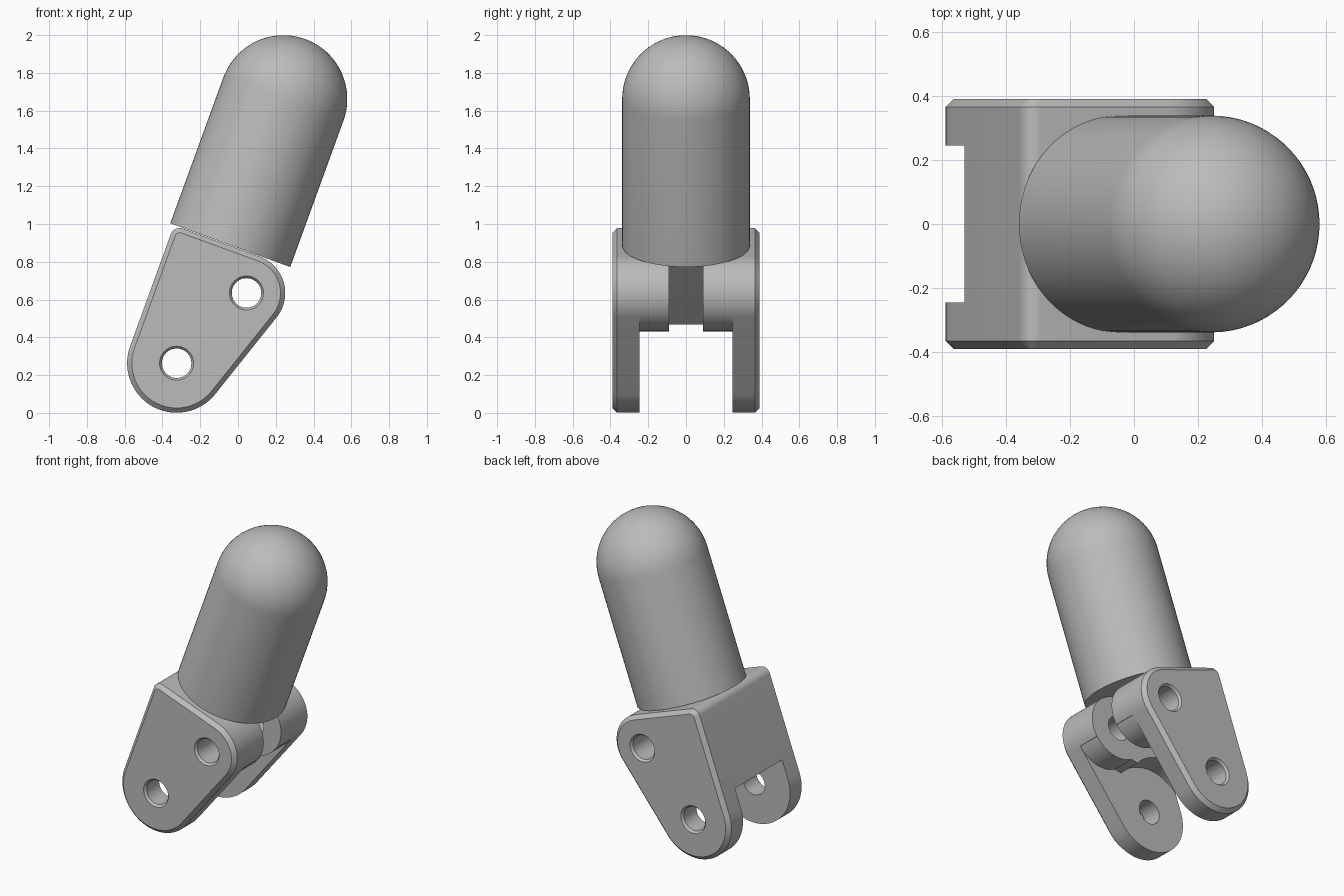
import bpy, bmesh
from math import sin, cos, radians, pi
from mathutils import Matrix, Vector

if "Cube" in bpy.data.objects:
    bpy.data.objects.remove(bpy.data.objects["Cube"])

grey = bpy.data.materials.new("light grey")
grey.use_nodes = True
grey.diffuse_color = (0.5, 0.5, 0.5, 1)
grey.node_tree.nodes["Principled BSDF"].inputs["Base Color"].default_value = (0.5, 0.5, 0.5, 1)

TILT = 20                      # lean of the fingertip, degrees
LOWER = (-0.325, 0.263)        # lower pin centre (x, z)
UPPER = (0.045, 0.635)         # upper pin centre (x, z)
CORNER = (-0.309, 0.929)       # centre of the rounded back corner


def arc(c, r, a, b, n=24):
    angles = [radians(a + (b - a) * i / n) for i in range(n + 1)]
    return [(c[0] + r * cos(t), c[1] + r * sin(t)) for t in angles]


def finish(name, bm):
    bmesh.ops.recalc_face_normals(bm, faces=bm.faces)
    mesh = bpy.data.meshes.new(name)
    bm.to_mesh(mesh)
    bm.free()
    obj = bpy.data.objects.new(name, mesh)
    bpy.context.collection.objects.link(obj)
    mesh.materials.append(grey)
    return obj


def loft(name, sections):
    """Join matching xz outlines, each at its own y, into a closed solid."""
    bm = bmesh.new()
    rings = [[bm.verts.new((x, y, z)) for x, z in pts] for y, pts in sections]
    for a, b in zip(rings, rings[1:]):
        for i in range(len(a)):
            j = (i + 1) % len(a)
            bm.faces.new((a[i], a[j], b[j], b[i]))
    bm.faces.new(rings[0])
    bm.faces.new(rings[-1])
    return finish(name, bm)


def activate(obj):
    bpy.ops.object.select_all(action="DESELECT")
    obj.select_set(True)
    bpy.context.view_layer.objects.active = obj


def cut(obj, cutter):
    mod = obj.modifiers.new("cut", "BOOLEAN")
    mod.operation = "DIFFERENCE"
    mod.solver = "EXACT"
    mod.object = cutter
    activate(obj)
    bpy.ops.object.modifier_apply(modifier=mod.name)
    bpy.data.objects.remove(cutter)


def outline(inset):
    """Tangent outline round the two pins and the back corner."""
    return (arc(LOWER, 0.262 - inset, 160, 321.3, 40)
            + arc(UPPER, 0.205 - inset, -38.7, 70, 30)
            + arc(CORNER, 0.05 - inset, 70, 160, 10))


# Hinge bracket with chamfered outer faces
bracket = loft("hinge_bracket", [(-0.39, outline(0.025)), (-0.365, outline(0)),
                                 (0.365, outline(0)), (0.39, outline(0.025))])

# Clearance between the side plates, leaving round knuckles above
clearance = (arc(LOWER, 0.29, 150, 40) + arc(UPPER, 0.203, 240, 325)
             + [(0.7, 0.5), (0.7, -0.3), (-0.9, -0.3), (-0.9, 0.41)])
cut(bracket, loft("plate_gap_cutter", [(-0.245, clearance), (0.245, clearance)]))

# Narrow middle slot between the knuckles
slot = arc(UPPER, 0.288, 135, -45) + arc(LOWER, 0.288, -45, -225)
cut(bracket, loft("middle_slot_cutter", [(-0.09, slot), (0.09, slot)]))

# Pin holes with countersunk rims
for pin in (LOWER, UPPER):
    rings = [(-0.4, 0.098), (-0.375, 0.078), (0.375, 0.078), (0.4, 0.098)]
    cut(bracket, loft("pin_hole_cutter", [(y, arc(pin, r, 0, 352.5, 47)) for y, r in rings]))

# Round-ended fingertip, spun from a half profile
R, LENGTH = 0.338, 0.823
bm = bmesh.new()
profile = [(0, 0), (R, 0)] + arc((0, LENGTH), R, 0, 90, 20)
verts = [bm.verts.new((x, 0, z)) for x, z in profile]
edges = [bm.edges.new(pair) for pair in zip(verts, verts[1:])]
bmesh.ops.spin(bm, geom=verts + edges, cent=(0, 0, 0), axis=(0, 0, 1),
               angle=2 * pi, steps=72, use_duplicate=False)
bmesh.ops.remove_doubles(bm, verts=bm.verts, dist=0.0005)
bm.transform(Matrix.Translation(Vector((-0.041, 0, 0.888)))
             @ Matrix.Rotation(radians(TILT), 4, "Y"))
fingertip = finish("fingertip", bm)

for obj in (bracket, fingertip):
    activate(obj)
    bpy.ops.object.shade_smooth_by_angle(angle=radians(25))
